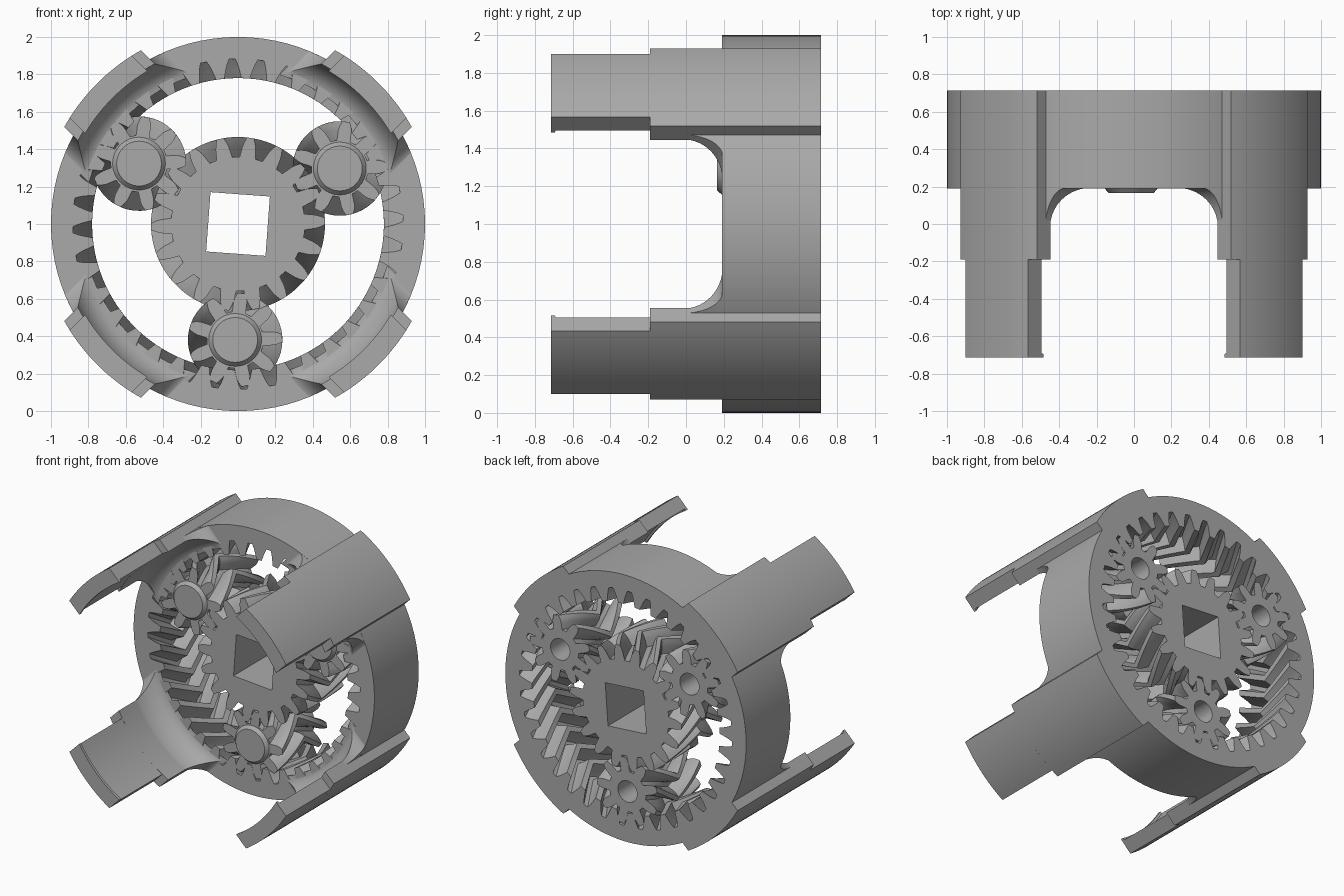
import bpy, bmesh
from math import sin, cos, radians, sqrt, pi

cube = bpy.data.objects.get("Cube")
if cube:
    bpy.data.objects.remove(cube, do_unlink=True)

GREY = (0.4, 0.4, 0.4, 1)
mat = bpy.data.materials.new("plain grey")
mat.use_nodes = True
mat.diffuse_color = GREY
mat.node_tree.nodes["Principled BSDF"].inputs["Base Color"].default_value = GREY

FRONT, BACK = 0.19, 0.715
MID = (FRONT + BACK) / 2
MODULE = 0.0459
ORBIT = 0.62


def polar(r, deg):
    return r * cos(radians(deg)), r * sin(radians(deg))


def circle(r, n=48):
    return [polar(r, 360 * i / n) for i in range(n)]


def turned(pts, deg):
    c, s = cos(radians(deg)), sin(radians(deg))
    return [(x * c - z * s, x * s + z * c) for x, z in pts]


def loft(bm, sections):
    """Join (y, points) sections with quads; return the first and last edge loops."""
    rings = [[bm.verts.new((x, y, z)) for x, z in pts] for y, pts in sections]
    n = len(rings[0])
    for a, b in zip(rings, rings[1:]):
        for i in range(n):
            j = (i + 1) % n
            bm.faces.new((a[i], a[j], b[j], b[i]))
    return [[bm.edges.get((r[i], r[(i + 1) % n])) for i in range(n)]
            for r in (rings[0], rings[-1])]


def cap(bm, *loops):
    bmesh.ops.triangle_fill(bm, use_beauty=True, use_dissolve=False,
                            edges=[e for loop in loops for e in loop])


def finish(bm, name, x=0, z=0):
    bmesh.ops.recalc_face_normals(bm, faces=bm.faces)
    me = bpy.data.meshes.new(name)
    bm.to_mesh(me)
    bm.free()
    me.materials.append(mat)
    ob = bpy.data.objects.new(name, me)
    ob.location = (x, 0, z + 1)
    bpy.context.collection.objects.link(ob)
    bpy.ops.object.select_all(action="DESELECT")
    ob.select_set(True)
    bpy.context.view_layer.objects.active = ob
    bpy.ops.object.shade_smooth_by_angle(angle=radians(30))
    return ob


def teeth(n, root, pitch, tip, phase):
    """Outline of a toothed wheel with a tooth centred on the phase angle."""
    step = 360 / n
    flank = [(root, 0.34), (pitch, 0.25), ((pitch + tip) / 2, 0.19), (tip, 0.11)]
    pts = []
    for k in range(n):
        mid = phase + k * step
        pts += [polar(r, mid - f * step) for r, f in flank]
        pts += [polar(r, mid + f * step) for r, f in reversed(flank)]
        pts.append(polar(root, mid + step / 2))
    return pts


def herringbone(bm, outline, twist, steps=6):
    """Twist one way to the middle depth, then back again."""
    sections = []
    for i in range(2 * steps + 1):
        t = i / steps
        sections.append((FRONT + t * (MID - FRONT), turned(outline, twist * (1 - abs(1 - t)))))
    return loft(bm, sections)


# Ring gear: toothed bore inside a round rim
N_SUN, N_PLANET, N_RING = 18, 9, 36
ring_r = N_RING * MODULE / 2
bm = bmesh.new()
f_in, b_in = herringbone(bm, teeth(N_RING, 0.78, ring_r, 0.883, 2), 360 / N_RING)
rim = circle(1.0, 96)
f_out, b_out = loft(bm, [(FRONT, rim), (BACK, rim)])
cap(bm, f_in, f_out)
cap(bm, b_in, b_out)
finish(bm, "ring_gear")

# Sun gear with a square drive hole
carrier = -91.4
sun_phase = 1.8
sun_r = N_SUN * MODULE / 2
bm = bmesh.new()
f_out, b_out = herringbone(
    bm, teeth(N_SUN, sun_r - 0.055, sun_r, sun_r + 0.052, sun_phase), -360 / N_SUN)
square = turned(circle(0.225, 4), 45 - 4.2)
f_in, b_in = loft(bm, [(FRONT, square), (BACK, square)])
cap(bm, f_in, f_out)
cap(bm, b_in, b_out)
finish(bm, "sun_gear")

# Planet gears with a blind hole at the back and a bevelled hub at the front
planet_r = N_PLANET * MODULE / 2
for i, side in enumerate(("bottom", "left", "right")):
    angle = carrier + 120 * i
    mesh_pos = 0.5 - (angle - sun_phase) * N_SUN / 360
    phase = angle + 180 - mesh_pos * 360 / N_PLANET
    bm = bmesh.new()
    f_out, b_out = herringbone(
        bm, teeth(N_PLANET, planet_r - 0.055, planet_r, planet_r + 0.046, phase),
        360 / N_PLANET)
    floor, b_in = loft(bm, [(FRONT + 0.08, circle(0.08, 32)), (BACK, circle(0.08, 32))])
    cap(bm, floor)
    cap(bm, f_out)
    cap(bm, b_in, b_out)
    x, z = polar(ORBIT, angle)
    finish(bm, side + "_planet_gear", x, z)
    bm = bmesh.new()
    front, back = loft(bm, [(0.165, circle(0.12, 32)), (FRONT + 0.01, circle(0.15, 32))])
    cap(bm, front)
    cap(bm, back)
    finish(bm, side + "_planet_hub", x, z)


def slab(half_width, r_in, r_out, deg, n=16):
    """Parallel-sided slice of an annulus pointing along the given angle."""
    ts = [half_width * (2 * i / n - 1) for i in range(n + 1)]
    pts = [(sqrt(r_out ** 2 - t * t), t) for t in ts]
    pts += [(sqrt(r_in ** 2 - t * t), t) for t in reversed(ts)]
    return turned(pts, deg)


# Four clip arms with a small end lip, each flared into the rim
ARM = [(-0.715, 0.235, 0.95), (-0.695, 0.235, 0.95), (-0.69, 0.235, 0.965),
       (-0.19, 0.235, 0.965), (-0.19, 0.29, 0.965), (BACK, 0.29, 0.965)]
for i, side in enumerate(("upper_left", "upper_right", "lower_right", "lower_left")):
    deg = 45 + 90 * i
    bm = bmesh.new()
    for loop in loft(bm, [(y, slab(w, r, 1.064, deg)) for y, w, r in ARM]):
        cap(bm, loop)
    finish(bm, side + "_arm")
    bm = bmesh.new()
    flare = []
    for k in range(11):
        a = k / 10 * pi / 2
        grow = 1 - cos(a)
        flare.append((-0.02 + 0.215 * sin(a),
                      slab(0.288 + 0.12 * grow, 0.967 - 0.14 * grow, 0.999, deg)))
    for loop in loft(bm, flare):
        cap(bm, loop)
    finish(bm, side + "_arm_fillet")
